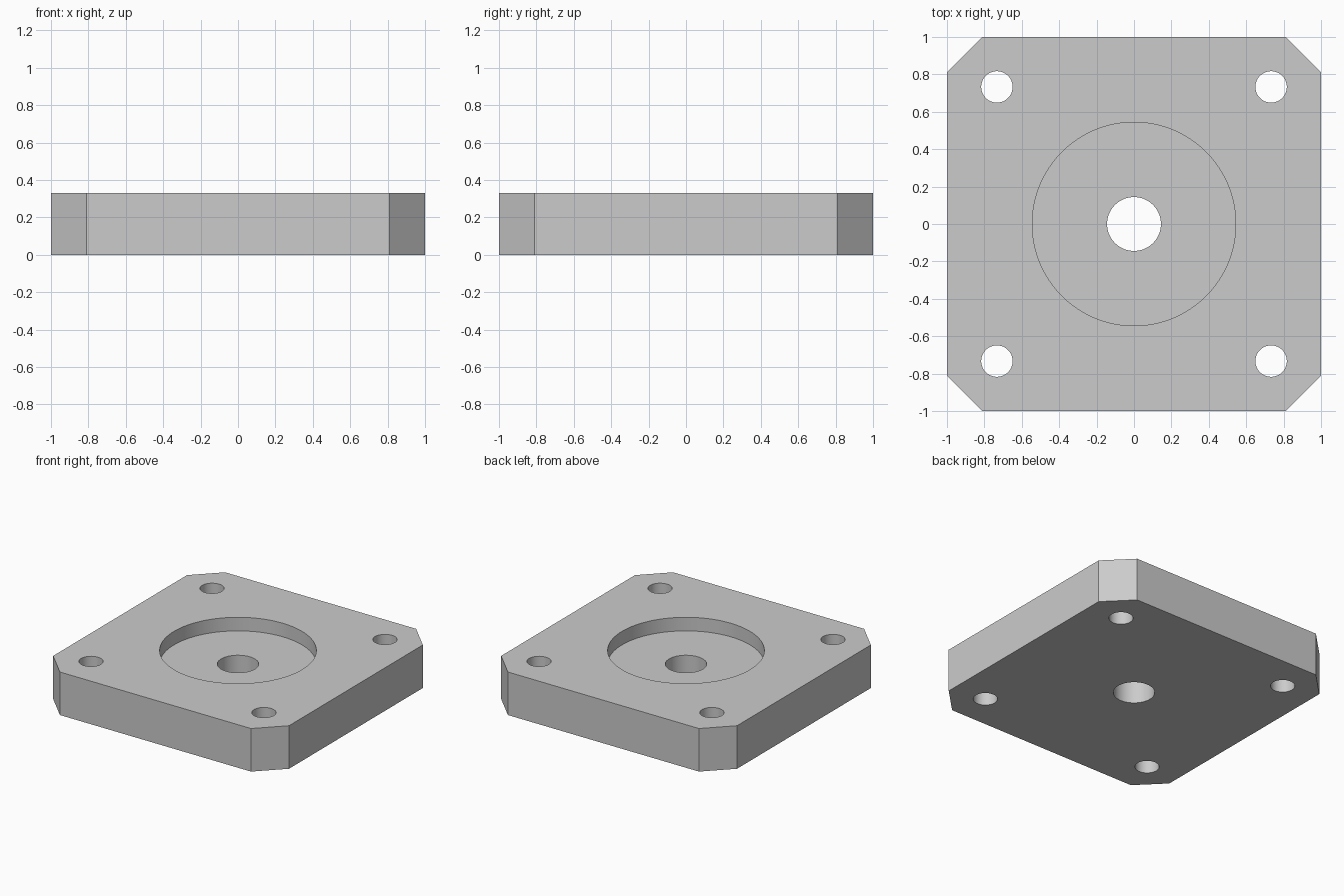
import bpy
import bmesh
import math

cube = bpy.data.objects.get("Cube")
if cube:
    bpy.data.objects.remove(cube, do_unlink=True)

HEIGHT = 0.33
CORNER = 0.81          # where the corner chamfers begin
BOLT = 0.733           # bolt hole offset from the centre
RECESS_FLOOR = 0.226

grey = bpy.data.materials.new("light_grey")
grey.use_nodes = True
colour = (0.6, 0.6, 0.6, 1)
grey.diffuse_color = colour
grey.node_tree.nodes["Principled BSDF"].inputs["Base Color"].default_value = colour

# Square plate with chamfered corners, extruded from its outline
outline = []
for sx, sy in ((1, 1), (-1, 1), (-1, -1), (1, -1)):
    pair = [(sx, sy * CORNER), (sx * CORNER, sy)]
    outline += pair if sx == sy else pair[::-1]
bm = bmesh.new()
base = bm.faces.new([bm.verts.new((x, y, 0)) for x, y in outline])
top = bmesh.ops.extrude_face_region(bm, geom=[base])["geom"]
bmesh.ops.translate(bm, vec=(0, 0, HEIGHT),
                    verts=[v for v in top if isinstance(v, bmesh.types.BMVert)])
bmesh.ops.recalc_face_normals(bm, faces=bm.faces)
mesh = bpy.data.meshes.new("mounting_plate")
bm.to_mesh(mesh)
bm.free()
mesh.materials.append(grey)
plate = bpy.data.objects.new("mounting_plate", mesh)
bpy.context.collection.objects.link(plate)
bpy.ops.object.select_all(action="DESELECT")


def bore(name, radius, x, y, bottom, segments=64):
    """Cut a round hole down from above the plate to the given height."""
    depth = HEIGHT + 0.1 - bottom
    bpy.ops.mesh.primitive_cylinder_add(vertices=segments, radius=radius, depth=depth,
                                        location=(x, y, bottom + depth / 2))
    cutter = bpy.context.object
    cutter.name = name
    cutter.hide_render = True
    cutter.data.materials.append(grey)
    bpy.context.view_layer.objects.active = plate
    cut = plate.modifiers.new(name, "BOOLEAN")
    cut.operation = "DIFFERENCE"
    cut.solver = "EXACT"
    cut.object = cutter
    bpy.ops.object.modifier_apply(modifier=name)
    bpy.data.objects.remove(cutter, do_unlink=True)


# Round recess, centre shaft hole and four bolt holes
bore("recess", 0.544, 0, 0, RECESS_FLOOR, 128)
bore("shaft_hole", 0.144, 0, 0, -0.1)
for sx in (-1, 1):
    for sy in (-1, 1):
        bore("bolt_hole", 0.084, sx * BOLT, sy * BOLT, -0.1)

# Smooth bores, sharp rims
plate.select_set(True)
bpy.context.view_layer.objects.active = plate
bpy.ops.object.shade_smooth_by_angle(angle=math.radians(30))
